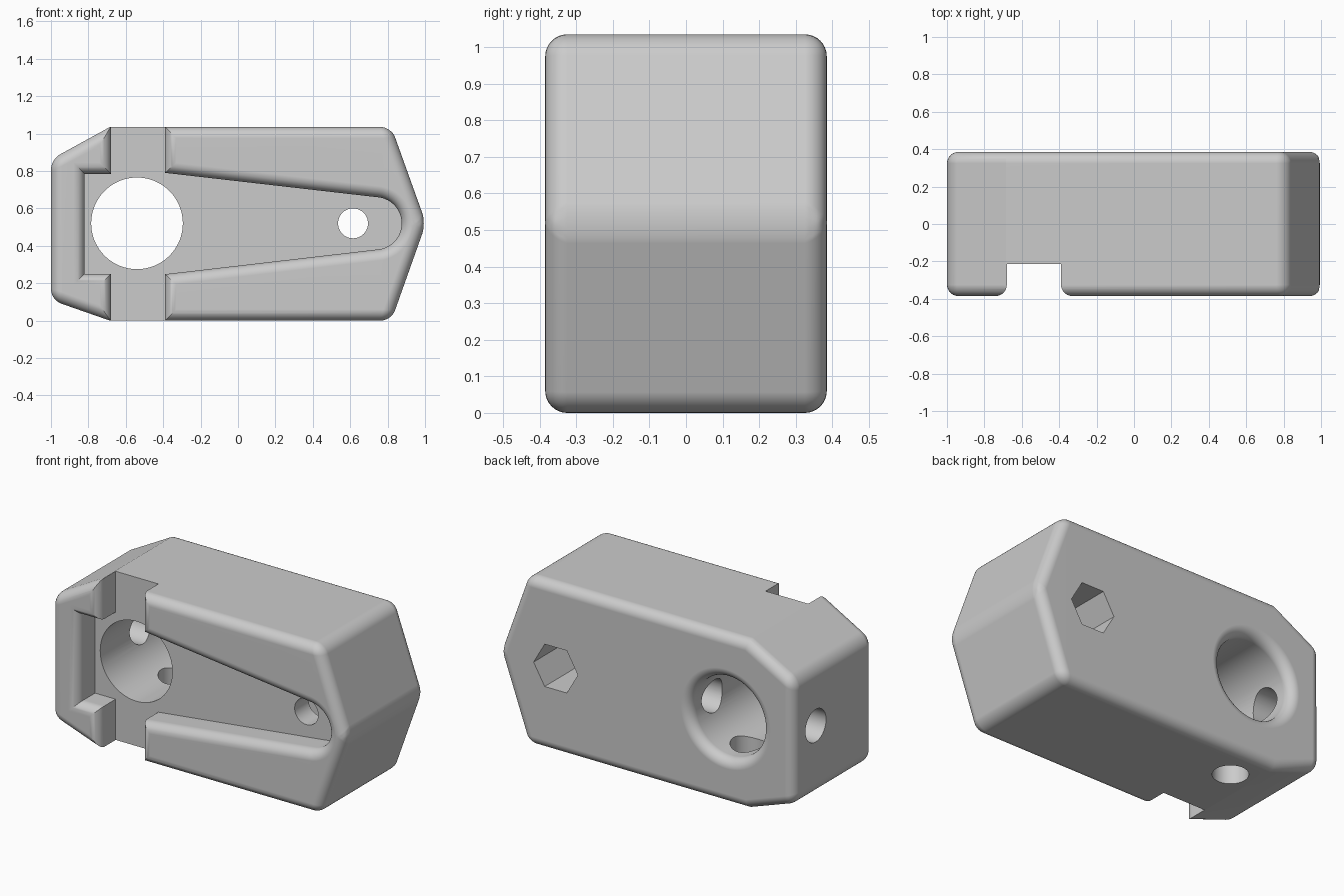
import bpy, bmesh
from math import sin, cos, pi, radians
from mathutils import Vector

old = bpy.data.objects.get("Cube")
if old:
    bpy.data.objects.remove(old, do_unlink=True)

grey = bpy.data.materials.new("plain grey")
grey.use_nodes = True
colour = (0.6, 0.6, 0.6, 1)
grey.diffuse_color = colour
grey.node_tree.nodes["Principled BSDF"].inputs["Base Color"].default_value = colour

HALF = 0.385      # half of the block depth
ROUND = 0.06      # edge rounding
MID = 0.52        # height of the hole axes


def grow(outline, dist):
    """Mitred outward offset of a counter-clockwise (x, z) outline."""
    pts = [Vector(p) for p in outline]
    out = []
    for i, p in enumerate(pts):
        a = (p - pts[i - 1]).normalized()
        b = (pts[(i + 1) % len(pts)] - p).normalized()
        na, nb = Vector((a.y, -a.x)), Vector((b.y, -b.x))
        out.append(p + (na + nb) * dist / (1 + na.dot(nb)))
    return out


def prism(name, outline, levels):
    """Skin an outline through (y, offset) levels."""
    bm = bmesh.new()
    rings = [[bm.verts.new((p.x, y, p.y)) for p in grow(outline, o)] for y, o in levels]
    n = len(outline)
    for r, s in zip(rings, rings[1:]):
        for i in range(n):
            j = (i + 1) % n
            bm.faces.new((r[i], r[j], s[j], s[i]))
    bm.faces.new(rings[0])
    bm.faces.new(rings[-1])
    bmesh.ops.recalc_face_normals(bm, faces=bm.faces)
    mesh = bpy.data.meshes.new(name)
    bm.to_mesh(mesh)
    bm.free()
    mesh.materials.append(grey)
    obj = bpy.data.objects.new(name, mesh)
    bpy.context.collection.objects.link(obj)
    return obj


def flare(side, end):
    """Levels from the inner end to a rounded rim on the front (-1) or back (1)."""
    levels = [(end, 0)]
    for k in range(9):
        t = k / 8 * pi / 2
        levels.append((side * (HALF - ROUND * (1 - sin(t))), ROUND * (1 - cos(t))))
    return levels + [(side * (HALF + 0.1), ROUND)]


def ring(x, z, radius, count, start=0, sweep=360, closed=True):
    steps = count if closed else count - 1
    angles = [radians(start + sweep * k / steps) for k in range(count)]
    return [(x + radius * cos(a), z + radius * sin(a)) for a in angles]


def drill(name, location, length, rotation):
    bpy.ops.mesh.primitive_cylinder_add(vertices=48, radius=0.1, depth=length,
                                        location=location, rotation=rotation)
    obj = bpy.context.object
    obj.name = name
    obj.data.materials.append(grey)
    return obj


# Main block
block = prism("clamp_block",
              [(-1, 0.11), (-0.685, 0), (0.82, 0), (1.005, MID), (0.82, 1.035),
               (-0.685, 1.035), (-1, 0.862)],
              [(-HALF, 0), (HALF, 0)])
bevel = block.modifiers.new("rounded edges", "BEVEL")
bevel.width = ROUND
bevel.segments = 8
bevel.limit_method = "ANGLE"
bevel.angle_limit = radians(31)

# Front recess: cross slot, notch and tapered pocket with a round end
recess = ([(-0.68, 1.4), (-0.68, 0.785), (-0.82, 0.785), (-0.82, 0.25),
           (-0.68, 0.25), (-0.68, -0.4), (-0.39, -0.4), (-0.39, 0.248)]
          + ring(0.735, MID, 0.14, 25, -83.5, 167, False)
          + [(-0.39, 0.79), (-0.39, 1.4)])

cutters = [
    prism("recess_cutter", recess, flare(-1, -0.215)),
    # Large bore with rounded back rim
    prism("bore_cutter", ring(-0.54, MID, 0.245, 72), flare(1, -0.3)),
    # Bolt hole with hexagonal nut seat at the back
    prism("bolt_cutter", ring(0.615, MID, 0.08, 40), [(-0.3, 0), (0.3, 0)]),
    prism("nut_cutter", ring(0.615, MID, 0.15, 6), [(-0.08, 0), (0.5, 0)]),
    # Cross drillings into the bore
    drill("side_drill", (-0.55, 0.17, MID), 1.3, (0, pi / 2, 0)),
    drill("bottom_drill", (-0.54, 0.17, 0.15), 0.7, (0, 0, 0)),
]
for cutter in cutters:
    cutter.hide_render = True
    cut = block.modifiers.new(cutter.name, "BOOLEAN")
    cut.operation = "DIFFERENCE"
    cut.solver = "EXACT"
    cut.object = cutter

# Apply the cuts, drop the cutters and shade
bpy.ops.object.select_all(action="DESELECT")
block.select_set(True)
bpy.context.view_layer.objects.active = block
for name in [m.name for m in block.modifiers]:
    bpy.ops.object.modifier_apply(modifier=name)
for cutter in cutters:
    bpy.data.objects.remove(cutter, do_unlink=True)
bpy.ops.object.shade_smooth_by_angle(angle=radians(25))
weighted = block.modifiers.new("even shading", "WEIGHTED_NORMAL")
weighted.keep_sharp = True
